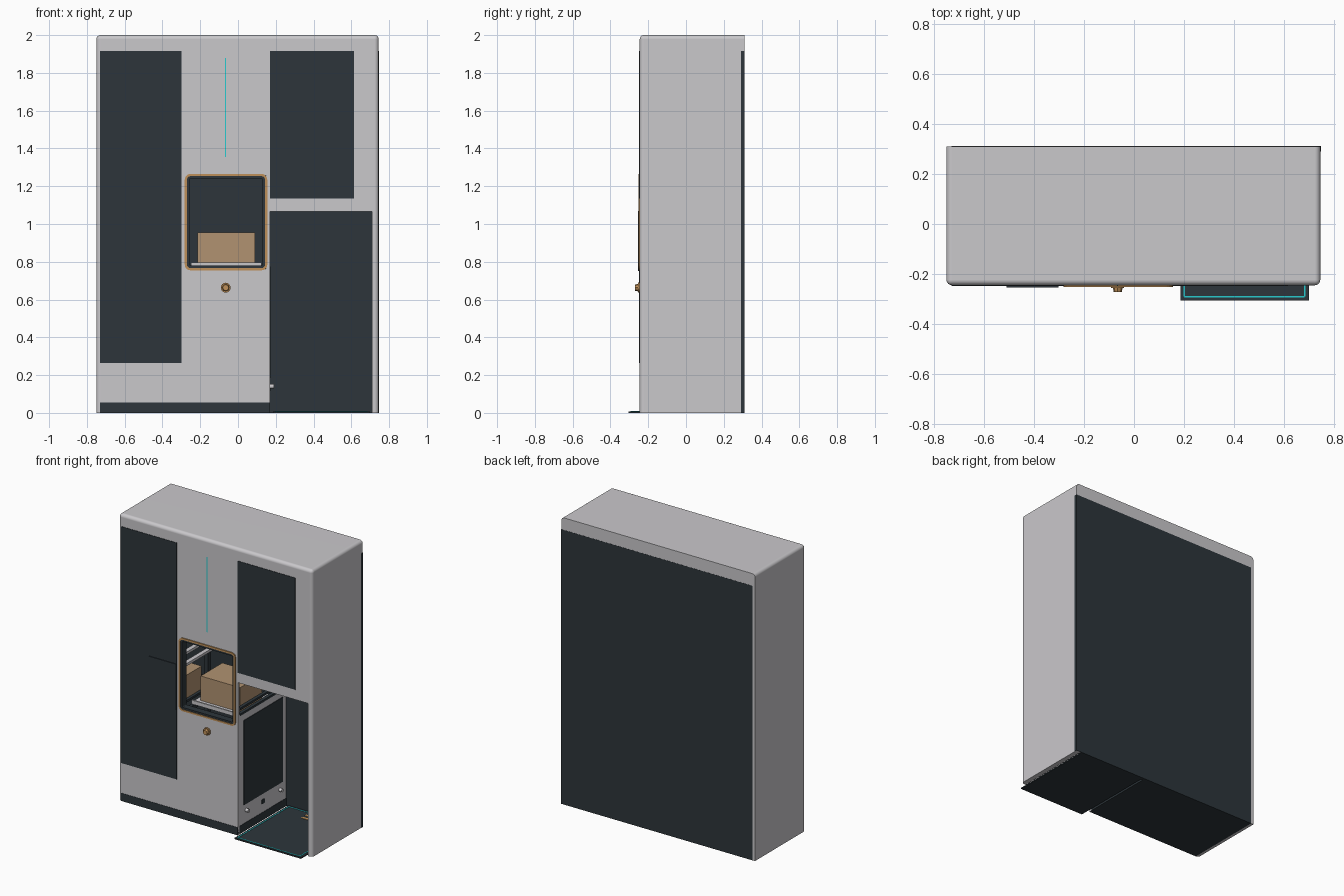
import bpy, bmesh, math
from mathutils import Matrix

if "Cube" in bpy.data.objects:
    bpy.data.objects.remove(bpy.data.objects["Cube"])


def material(name, rgb):
    m = bpy.data.materials.new(name)
    m.use_nodes = True
    m.diffuse_color = (*rgb, 1)
    m.node_tree.nodes["Principled BSDF"].inputs["Base Color"].default_value = (*rgb, 1)
    return m


GREY = material("light grey", (0.59, 0.58, 0.6))
DARK = material("dark slate", (0.026, 0.036, 0.043))
CARD = material("cardboard", (0.44, 0.29, 0.165))
COPPER = material("copper", (0.52, 0.28, 0.1))
CYAN = material("cyan", (0.02, 0.6, 0.62))


def finish(name, bm, mat):
    bmesh.ops.recalc_face_normals(bm, faces=bm.faces)
    mesh = bpy.data.meshes.new(name)
    bm.to_mesh(mesh)
    bm.free()
    mesh.materials.append(mat)
    ob = bpy.data.objects.new(name, mesh)
    bpy.context.collection.objects.link(ob)
    return ob


def box_bm(x, y, z):
    bm = bmesh.new()
    bmesh.ops.create_cube(bm, size=1)
    for v in bm.verts:
        v.co = [r[0] if c < 0 else r[1] for c, r in zip(v.co, (x, y, z))]
    return bm


def box(name, x, y, z, mat):
    return finish(name, box_bm(x, y, z), mat)


def cylinder(name, centre, r1, r2, depth, axis, mat, sides=24):
    bm = bmesh.new()
    turn = Matrix.Rotation(math.pi / 2, 4, axis)
    bmesh.ops.create_cone(bm, cap_ends=True, segments=sides, radius1=r1, radius2=r2,
                          depth=depth, matrix=Matrix.Translation(centre) @ turn)
    return finish(name, bm, mat)


def rounded_rect(x, z, r, steps=6):
    corners = ((x[1] - r, z[1] - r), (x[0] + r, z[1] - r), (x[0] + r, z[0] + r), (x[1] - r, z[0] + r))
    return [(cx + r * math.cos(a), cz + r * math.sin(a))
            for q, (cx, cz) in enumerate(corners)
            for a in [math.pi / 2 * (q + s / steps) for s in range(steps + 1)]]


def ring(name, x, y, z, r, t, mat):
    """Rounded rectangular frame of width t, running from y[0] to y[1]."""
    outer = rounded_rect(x, z, r)
    inner = rounded_rect((x[0] + t, x[1] - t), (z[0] + t, z[1] - t), r - t)
    bm = bmesh.new()
    loops = [[bm.verts.new((px, d, pz)) for px, pz in path]
             for path, d in ((outer, y[0]), (outer, y[1]), (inner, y[1]), (inner, y[0]))]
    n = len(outer)
    for k in range(4):
        a, b = loops[k], loops[(k + 1) % 4]
        for i in range(n):
            bm.faces.new((a[i], a[(i + 1) % n], b[(i + 1) % n], b[i]))
    return finish(name, bm, mat)


def cut(ob, cutter):
    mod = ob.modifiers.new("cut", 'BOOLEAN')
    mod.operation, mod.solver, mod.object = 'DIFFERENCE', 'EXACT', cutter
    bpy.context.view_layer.objects.active = ob
    bpy.ops.object.modifier_apply(modifier=mod.name)
    bpy.data.objects.remove(cutter)


# Cabinet shell: soft front and top edges, hollow, open at the back and below
FRONT, BACK = -0.245, 0.31
bm = box_bm((-0.75, 0.745), (FRONT, BACK), (0, 2))
soft = []
for e in bm.edges:
    a, b = e.verts
    on_front = a.co.y < 0 and b.co.y < 0
    on_top = a.co.z > 1 and b.co.z > 1
    at_back = a.co.y > 0 and b.co.y > 0
    at_base = a.co.z < 1 and b.co.z < 1
    if (on_front or on_top) and not at_back and not at_base:
        soft.append(e)
bmesh.ops.bevel(bm, geom=soft, offset=0.022, segments=6, profile=0.5, affect='EDGES')
shell = finish("cabinet_shell", bm, GREY)
cut(shell, box("cavity", (-0.73, 0.71), (-0.225, 0.4), (-0.1, 1.915), GREY))
cut(shell, box("locker_opening", (0.17, 0.71), (-0.4, 0), (-0.1, 1.065), GREY))
cut(shell, box("hatch_opening", (-0.272, 0.147), (-0.4, 0), (0.763, 1.257), GREY))
bpy.ops.object.select_all(action='DESELECT')
shell.select_set(True)
bpy.context.view_layer.objects.active = shell
bpy.ops.object.shade_smooth_by_angle(angle=math.radians(30))
weights = shell.modifiers.new("weights", 'WEIGHTED_NORMAL')
weights.keep_sharp = True

# Back, base and floor
box("back_panel", (-0.73, 0.747), (0.29, 0.311), (0, 1.915), DARK)
box("plinth", (-0.73, 0.17), (FRONT - 0.002, 0.29), (0, 0.055), DARK)
box("floor_mat", (0.185, 0.7), (-0.305, 0.29), (0, 0.008), DARK)

# Flush front panels
skin = (FRONT - 0.003, FRONT + 0.005)
box("tall_front_panel", (-0.73, -0.3), skin, (0.265, 1.915), DARK)
box("upper_front_panel", (0.17, 0.615), skin, (1.135, 1.915), DARK)
box("display_plate", (-0.51, -0.302), (-0.253, FRONT), (0.75, 1.07), DARK)
box("front_light_line", (-0.068, -0.063), skin, (1.355, 1.88), CYAN)

# Light outline and marks on the mat
lx, ly, w = (0.2, 0.682), (-0.29, 0.275), 0.006
for side, x in zip(("right", "left"), lx):
    box("mat_light_" + side, (x - w / 2, x + w / 2), ly, (0.008, 0.01), CYAN)
for side, y in zip(("front", "back"), ly):
    box("mat_light_" + side, lx, (y - w / 2, y + w / 2), (0.008, 0.01), CYAN)
for i in range(2):
    y = 0.18 + 0.04 * i
    box(f"mat_mark_{i + 1}", (0.36, 0.44), (y, y + 0.018), (0.008, 0.011), COPPER)

# Pickup hatch frame and lining
ring("hatch_frame", (-0.282, 0.155), (-0.252, -0.235), (0.755, 1.265), 0.03, 0.012, COPPER)
ring("hatch_lining", (-0.271, 0.144), (-0.248, -0.2), (0.766, 1.254), 0.02, 0.014, DARK)

# Button below the hatch
cylinder("button_base", (-0.065, -0.249, 0.663), 0.026, 0.026, 0.012, 'X', COPPER)
cylinder("button_cap", (-0.065, -0.262, 0.663), 0.02, 0.016, 0.018, 'X', COPPER, 8)

# Tray with parcel behind the hatch
box("tray", (-0.25, 0.125), (-0.15, 0.22), (0.77, 0.783), GREY)
box("tray_lip", (-0.25, 0.125), (-0.155, -0.145), (0.77, 0.797), GREY)
box("parcel", (-0.215, 0.09), (-0.105, 0.135), (0.784, 0.955), CARD)
for x in (-0.24, 0.14):
    box("tray_slide", (x - 0.01, x + 0.01), (-0.2, 0.29), (0.74, 0.77), DARK)

# Storage rack beside the tray
box("stored_parcel", (-0.56, -0.35), (-0.09, 0.1), (0.75, 0.91), CARD)
box("rack_shelf", (-0.7, -0.33), (-0.2, 0.28), (0.735, 0.75), DARK)
for z in (0.94, 1.02, 1.1):
    box("rack_rail", (-0.42, -0.39), (-0.15, 0.28), (z, z + 0.018), GREY)
for y in (-0.18, 0.255):
    box("rack_post", (-0.44, -0.41), (y, y + 0.03), (0.055, 1.3), DARK)

# Partition between the works and the open locker
box("partition", (0.148, 0.168), (-0.225, 0.29), (0.055, 0.83), GREY)
box("partition_panel", (0.166, 0.172), (-0.18, 0.25), (0.185, 0.775), DARK)
box("partition_port", (0.166, 0.172), (0.02, 0.05), (0.115, 0.145), DARK)
box("partition_post", (0.148, 0.168), (0.26, 0.29), (0.83, 1.065), GREY)
for z in (0.82, 0.86):
    box("partition_rail", (0.145, 0.169), (-0.22, 0.26), (z, z + 0.015), DARK)
for y in (-0.15, 0.22):
    cylinder("partition_bolt", (0.178, y, 0.14), 0.012, 0.012, 0.024, 'Y', GREY)
